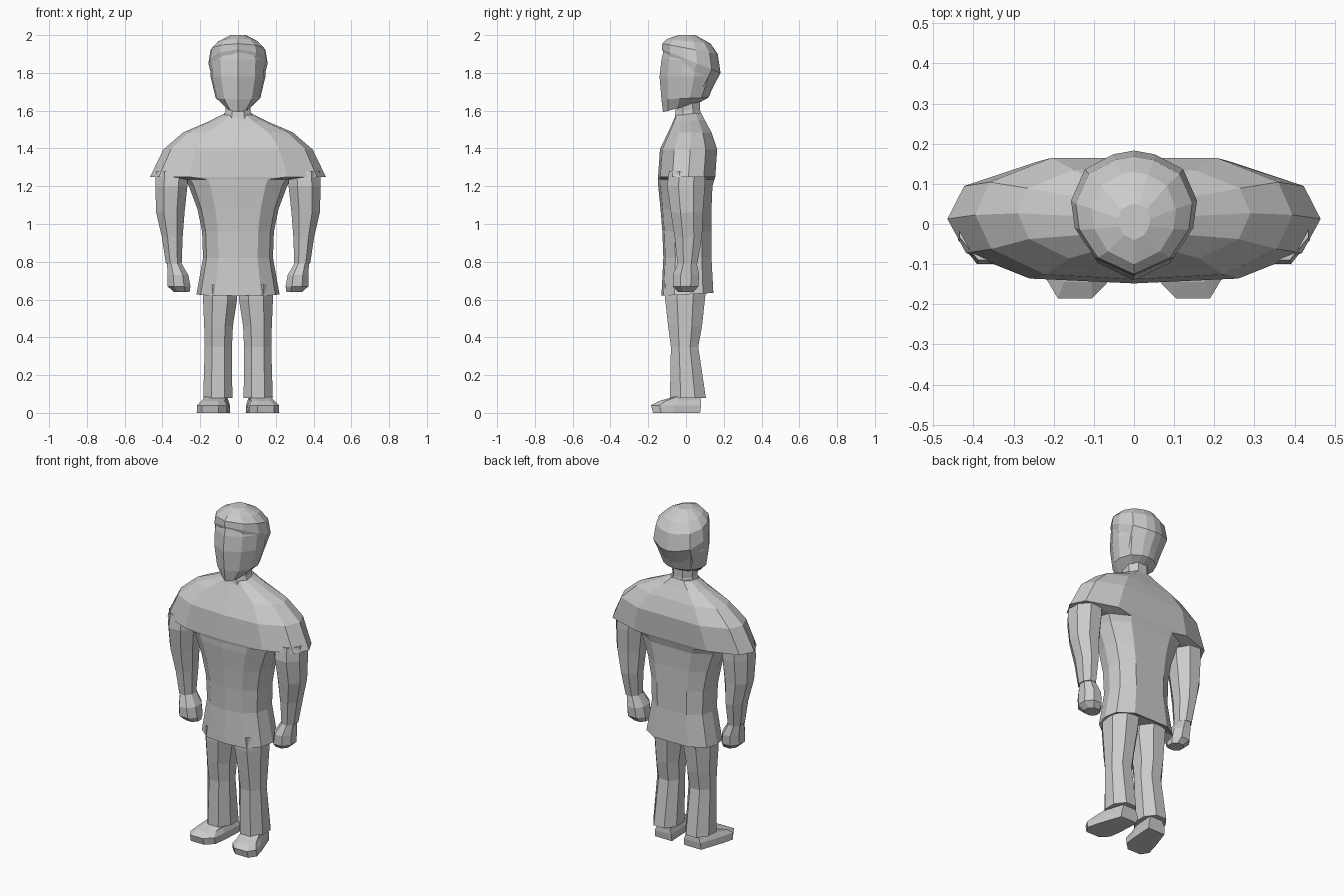
import bpy, bmesh

# Half cross-sections (width fraction, depth fraction from front to back)
BODY = [(0, 0), (.56, .04), (.9, .25), (1, .53), (.91, .8), (.52, 1), (0, 1)]
HEAD = [(0, 0), (.62, .14), (.94, .38), (1, .6), (.78, .85), (.33, .97), (0, 1)]
LIMB = [(.45, 0), (1, .3), (1, .7), (.45, 1)]
SHOE = [(.55, 0), (1, .17), (.95, .45), (.7, 1)]


def ring(profile, zf, zb, yf, yb, hw, cx=0, skew=0):
    """Closed section; zf/zb tilt it, cx shifts it sideways, skew turns it out."""
    left = [(-u, v) for u, v in reversed(profile) if u > 0]
    return [(cx + u * hw + skew * (.5 - v), yf + (yb - yf) * v, zf + (zb - zf) * v)
            for u, v in profile + left]


def loft(name, rings, mirror=False):
    bm = bmesh.new()
    loops = [[bm.verts.new(p) for p in r] for r in rings]
    n = len(loops[0])
    for a, b in zip(loops, loops[1:]):
        for i in range(n):
            j = (i + 1) % n
            bm.faces.new((a[i], a[j], b[j], b[i]))
    bm.faces.new(loops[0][::-1])
    bm.faces.new(loops[-1])
    bmesh.ops.recalc_face_normals(bm, faces=bm.faces)
    me = bpy.data.meshes.new(name)
    bm.to_mesh(me)
    bm.free()
    ob = bpy.data.objects.new(name, me)
    bpy.context.collection.objects.link(ob)
    if mirror:
        m = ob.modifiers.new("Mirror", 'MIRROR')
        m.use_mirror_merge = False
    return ob


# Shirt: hem, waist, chest, then the broad sleeve ledge up to the collar
loft("shirt", [ring(BODY, *s) for s in [
    (.65, .65, -.10, .11, .18),
    (.62, .635, -.13, .145, .22),
    (.82, .82, -.12, .135, .185),
    (.96, .96, -.125, .135, .19),
    (1.08, 1.08, -.135, .135, .215),
    (1.2, 1.2, -.147, .14, .26),
    (1.235, 1.235, -.148, .15, .28),
    (1.25, 1.25, -.148, .155, .465),
    (1.395, 1.395, -.138, .165, .395),
    (1.485, 1.485, -.095, .135, .29),
    (1.54, 1.55, -.07, .10, .15),
    (1.575, 1.59, -.055, .08, .075)]])

# Neck
loft("neck", [ring(LIMB, *s) for s in [
    (1.52, 1.55, -.065, .085, .085),
    (1.6, 1.6, -.055, .075, .066),
    (1.7, 1.68, -.06, .075, .07)]])

# Head with a creased face
loft("head", [ring(HEAD, *s) for s in [
    (1.592, 1.645, -.122, .075, .065),
    (1.66, 1.67, -.13, .12, .118),
    (1.78, 1.78, -.14, .165, .145),
    (1.87, 1.87, -.13, .165, .148),
    (1.95, 1.93, -.11, .13, .115)]])

# Hair: tilted cap, high at the forehead and low at the nape
loft("hair", [ring(HEAD, *s) for s in [
    (1.9, 1.67, -.115, .115, .135),
    (1.925, 1.8, -.128, .183, .157),
    (1.955, 1.9, -.125, .168, .145),
    (1.98, 1.955, -.10, .13, .105),
    (2.0, 2.0, -.04, .05, .04)]])

# Arms
loft("arm", [ring(LIMB, z, z, *s) for z, *s in [
    (1.28, -.09, .10, .085, .35),
    (1.2, -.10, .10, .085, .353),
    (1.06, -.08, .09, .075, .358),
    (.93, -.06, .085, .055, .348),
    (.79, -.045, .06, .042, .34)]], True)

# Fists
loft("fist", [ring(LIMB, z, z, *s) for z, *s in [
    (.8, -.04, .055, .036, .34),
    (.73, -.07, .07, .055, .318),
    (.67, -.07, .065, .06, .312),
    (.64, -.04, .04, .042, .298)]], True)

# Trouser legs
loft("trouser_leg", [ring(LIMB, z, z, *s) for z, *s in [
    (.68, -.11, .11, .09, .095),
    (.6, -.11, .10, .09, .095),
    (.46, -.095, .085, .076, .103),
    (.35, -.08, .065, .072, .104),
    (.08, -.085, .105, .077, .107)]], True)

# Shoes, toes turned slightly outward
loft("shoe", [ring(SHOE, *s) for s in [
    (0, 0, -.175, .075, .08, .122, .05),
    (.04, .04, -.185, .08, .078, .122, .05),
    (.062, .07, -.145, .078, .062, .118, .045),
    (.085, .1, -.065, .07, .055, .11, .02)]], True)
